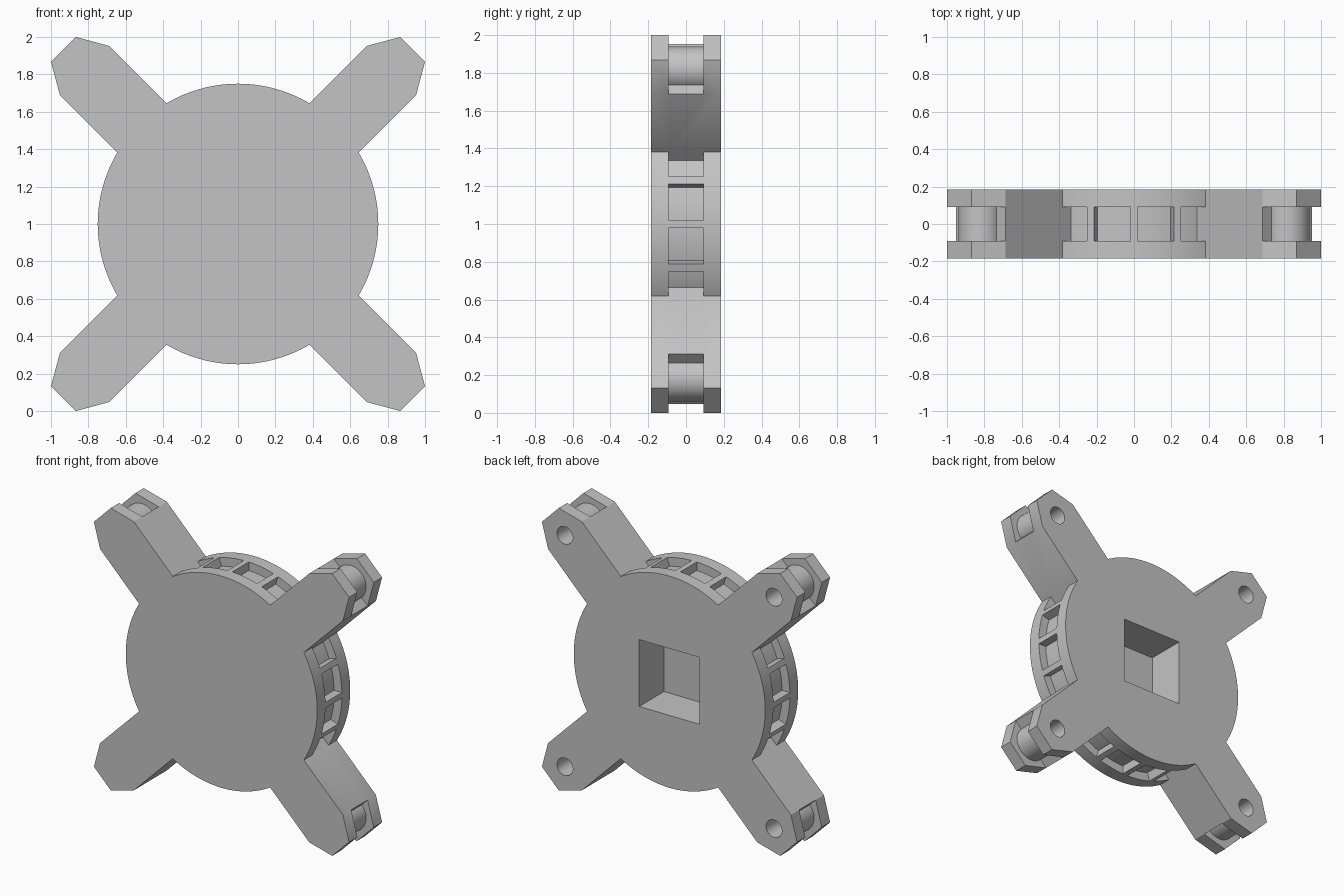
import bpy
import bmesh
from math import asin, cos, sin, pi, radians

cube = bpy.data.objects.get("Cube")
if cube:
    bpy.data.objects.remove(cube, do_unlink=True)

HALF = 0.185        # half thickness of the body
SLOT = 0.092        # half width of the rim pockets and tip slots
DISC_R = 0.75
FLOOR_R = 0.69      # radius of the pocket floors
ARM_W = 0.187       # half width of an arm, also the hexagonal tip radius
TIP = 1.159         # distance from the centre to the tip axis
RIB = 0.02          # half thickness of a rim rib
ARM_ANGLES = [radians(45 + 90 * i) for i in range(4)]

grey = bpy.data.materials.new("grey")
grey.use_nodes = True
grey.diffuse_color = (0.55, 0.55, 0.55, 1)
grey.node_tree.nodes["Principled BSDF"].inputs["Base Color"].default_value = (0.55, 0.55, 0.55, 1)


def circle(radius, count, cx=0.0):
    return [(cx + radius * cos(2 * pi * i / count), radius * sin(2 * pi * i / count))
            for i in range(count)]


def turn(points, angle):
    c, s = cos(angle), sin(angle)
    return [(u * c - v * s, u * s + v * c) for u, v in points]


def on_arms(points):
    return [turn(points, a) for a in ARM_ANGLES]


def prisms(name, outlines, y0, y1):
    """One object made of outlines in the x-z plane, extruded along y."""
    bm = bmesh.new()
    for outline in outlines:
        near = [bm.verts.new((x, y0, z + 1)) for x, z in outline]
        far = [bm.verts.new((x, y1, z + 1)) for x, z in outline]
        bm.faces.new(near)
        bm.faces.new(far)
        for i in range(len(near)):
            j = (i + 1) % len(near)
            bm.faces.new((near[i], near[j], far[j], far[i]))
    bmesh.ops.recalc_face_normals(bm, faces=bm.faces)
    mesh = bpy.data.meshes.new(name)
    bm.to_mesh(mesh)
    bm.free()
    mesh.materials.append(grey)
    obj = bpy.data.objects.new(name, mesh)
    bpy.context.collection.objects.link(obj)
    return obj


def combine(target, other, operation):
    mod = target.modifiers.new("combine", 'BOOLEAN')
    mod.operation = operation
    mod.solver = 'EXACT'
    mod.object = other
    bpy.context.view_layer.objects.active = target
    bpy.ops.object.modifier_apply(modifier=mod.name)
    bpy.data.objects.remove(other, do_unlink=True)


def pocket(start, end, steps=8):
    """Ring sector between two ribs of constant thickness."""
    def arc(radius):
        a, b = start + asin(RIB / radius), end - asin(RIB / radius)
        return [(radius * cos(a + (b - a) * i / steps), radius * sin(a + (b - a) * i / steps))
                for i in range(steps + 1)]
    return arc(FLOOR_R) + arc(DISC_R + 0.1)[::-1]


# Disc with a ribbed rim
body = prisms("hub_with_arms", [circle(DISC_R, 160)], -HALF, HALF)
step = radians(18)
pockets = [pocket(i * step, (i + 1) * step) for i in range(20)]
combine(body, prisms("rim_pockets", pockets, -SLOT, SLOT), 'DIFFERENCE')

# Arms with half-hexagon forked tips
h = ARM_W * cos(pi / 6)
arm = [(0.45, -ARM_W), (TIP, -ARM_W), (TIP + h, -ARM_W / 2),
       (TIP + h, ARM_W / 2), (TIP, ARM_W), (0.45, ARM_W)]
arms = prisms("arms", on_arms(arm), -HALF, HALF)
slot = [(TIP, -0.3), (TIP + 0.3, -0.3), (TIP + 0.3, 0.3), (TIP, 0.3)]
combine(arms, prisms("tip_slots", on_arms(slot), -SLOT, SLOT), 'DIFFERENCE')

# Rollers held in the forks
rollers = prisms("rollers", on_arms(circle(0.12, 64, TIP)), -SLOT - 0.02, SLOT + 0.02)
combine(arms, rollers, 'UNION')
combine(body, arms, 'UNION')

# Square socket and round pin holes, open at the back only
s = 0.237
recesses = [[(-s, -s), (s, -s), (s, s), (-s, s)]] + on_arms(circle(0.062, 40, TIP))
combine(body, prisms("back_recesses", recesses, -SLOT, HALF + 0.1), 'DIFFERENCE')

# Smooth the curved walls, keep the edges sharp
bpy.ops.object.select_all(action='DESELECT')
body.select_set(True)
bpy.context.view_layer.objects.active = body
bpy.ops.object.shade_smooth_by_angle(angle=radians(30))
